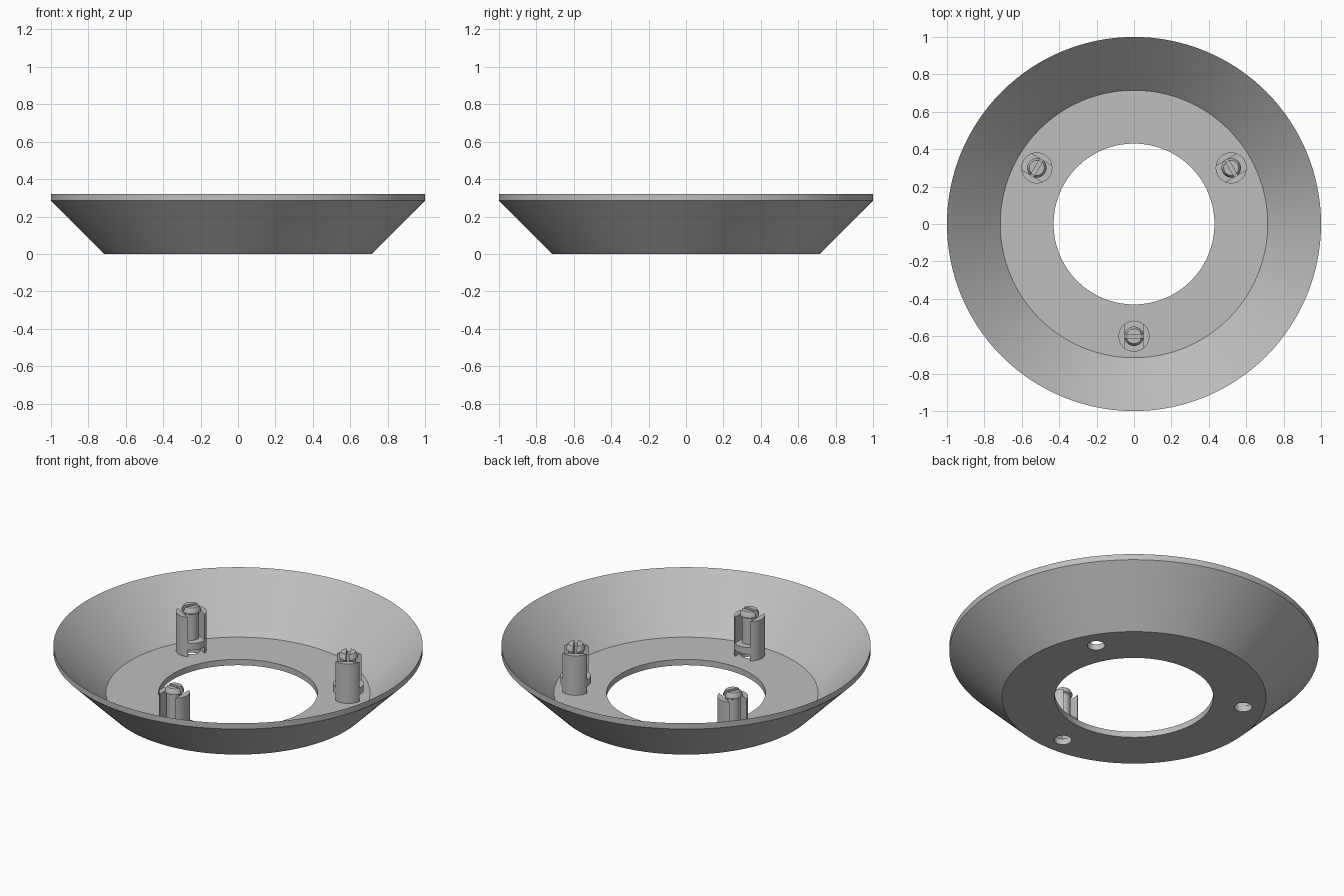
import bpy, bmesh, math
from mathutils import Matrix

cube = bpy.data.objects.get("Cube")
if cube:
    bpy.data.objects.remove(cube, do_unlink=True)

grey = bpy.data.materials.new("plain grey")
grey.use_nodes = True
COLOUR = (0.52, 0.52, 0.52, 1)
grey.diffuse_color = COLOUR
grey.node_tree.nodes["Principled BSDF"].inputs["Base Color"].default_value = COLOUR


def finish(bm, name):
    """Turn a bmesh into a smooth object with sharp edges kept."""
    bmesh.ops.recalc_face_normals(bm, faces=bm.faces)
    mesh = bpy.data.meshes.new(name)
    bm.to_mesh(mesh)
    bm.free()
    mesh.materials.append(grey)
    ob = bpy.data.objects.new(name, mesh)
    bpy.context.collection.objects.link(ob)
    return ob


def smooth(ob):
    bpy.ops.object.select_all(action="DESELECT")
    ob.select_set(True)
    bpy.context.view_layer.objects.active = ob
    bpy.ops.object.shade_smooth_by_angle(angle=math.radians(30))


def loft(bm, loops, closed=False):
    """Skin a list of point loops; cap the ends unless closed."""
    rings = [[bm.verts.new(p) for p in loop] for loop in loops]
    n = len(rings[0])
    pairs = list(zip(rings, rings[1:]))
    if closed:
        pairs.append((rings[-1], rings[0]))
    else:
        bm.faces.new(rings[0])
        bm.faces.new(rings[-1])
    for a, b in pairs:
        for i in range(n):
            j = (i + 1) % n
            bm.faces.new((a[i], a[j], b[j], b[i]))


def circle(r, z, n):
    return [(r * math.cos(math.tau * i / n), r * math.sin(math.tau * i / n), z)
            for i in range(n)]


def segment(r, z, offset, turn, n=20):
    """Part of a circle lying beyond a chord, facing the angle turn."""
    half = math.acos(offset / r)
    angles = [turn - half + 2 * half * i / n for i in range(n + 1)]
    return [(r * math.cos(a), r * math.sin(a), z) for a in angles]


POST_ANGLES = [math.radians(a) for a in (30, 150, 270)]


def at_post(angle):
    return Matrix.Rotation(angle, 4, "Z") @ Matrix.Translation((0.6, 0, 0))


# Flared dish with a flat floor and a central opening
bm = bmesh.new()
profile = [(0.43, 0), (0.715, 0), (1, 0.285), (1, 0.32), (0.715, 0.035), (0.43, 0.035)]
loft(bm, [circle(r, z, 128) for r, z in profile], closed=True)
dish = finish(bm, "flared_dish")

# Screw holes through the floor under each post
bm = bmesh.new()
for angle in POST_ANGLES:
    part = bmesh.new()
    loft(part, [circle(0.048, z, 32) for z in (-0.05, 0.06)])
    part.transform(at_post(angle))
    temp = bpy.data.meshes.new("temp")
    part.to_mesh(temp)
    part.free()
    bm.from_mesh(temp)
    bpy.data.meshes.remove(temp)
cutter = finish(bm, "hole_cutter")
cutter.hide_render = True
mod = dish.modifiers.new("holes", "BOOLEAN")
mod.operation = "DIFFERENCE"
mod.solver = "EXACT"
mod.object = cutter
bpy.ops.object.select_all(action="DESELECT")
dish.select_set(True)
bpy.context.view_layer.objects.active = dish
bpy.ops.object.modifier_apply(modifier=mod.name)
bpy.data.objects.remove(cutter, do_unlink=True)
smooth(dish)

for name, angle in zip(("left", "right", "front"), POST_ANGLES):
    # Two guard walls either side of a radial slot
    bm = bmesh.new()
    for turn in (math.pi / 2, -math.pi / 2):
        loft(bm, [segment(0.083, z, 0.05, turn) for z in (0.03, 0.27)])
    bm.transform(at_post(angle))
    smooth(finish(bm, name + "_post_guard"))

    # Raised disc that carries the pin
    bm = bmesh.new()
    loft(bm, [circle(0.083, z, 40) for z in (0.075, 0.115)])
    bm.transform(at_post(angle))
    smooth(finish(bm, name + "_post_disc"))

    # Snap pin: solid stem, then two split halves with a lipped head
    bm = bmesh.new()
    loft(bm, [circle(0.042, z, 40) for z in (0.11, 0.2)])
    head = [(0.042, 0.2), (0.042, 0.27), (0.052, 0.276), (0.052, 0.286), (0.04, 0.307)]
    for turn in (0, math.pi):
        loft(bm, [segment(r, z, 0.01, turn) for r, z in head])
    bm.transform(at_post(angle))
    smooth(finish(bm, name + "_snap_pin"))
